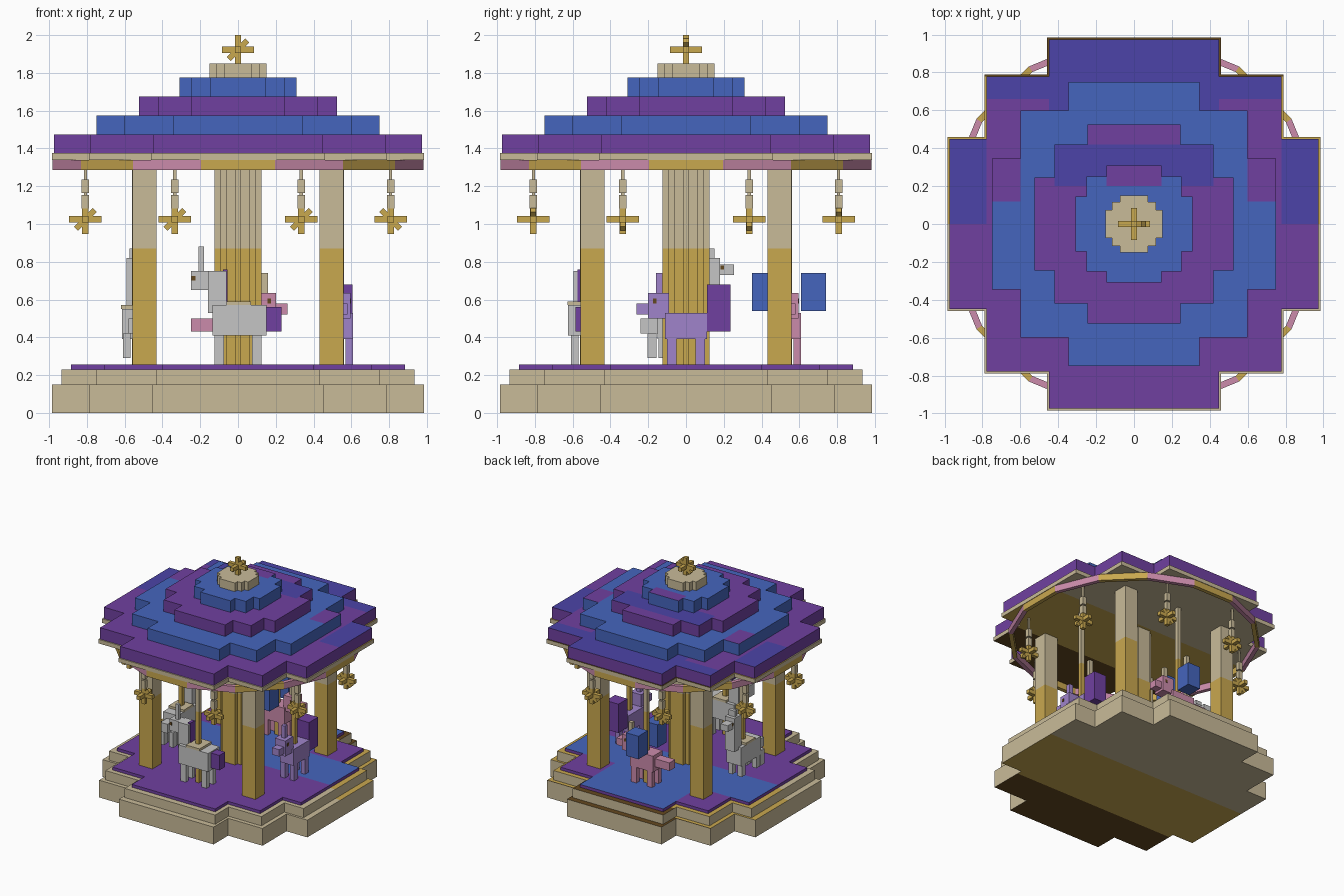
import bpy
import bmesh
from math import sin, cos, pi
from mathutils import Vector, Matrix

default_cube = bpy.data.objects.get("Cube")
if default_cube:
    bpy.data.objects.remove(default_cube, do_unlink=True)


def linear(channel):
    return channel / 12.92 if channel <= 0.04045 else ((channel + 0.055) / 1.055) ** 2.4


def make_material(name, hex_code):
    rgb = [linear(int(hex_code[i:i + 2], 16) / 255) for i in (0, 2, 4)]
    mat = bpy.data.materials.new(name)
    mat.use_nodes = True
    mat.diffuse_color = (*rgb, 1)
    mat.node_tree.nodes["Principled BSDF"].inputs["Base Color"].default_value = (*rgb, 1)
    return mat


palette = {
    "tan": "C9BB99", "gold": "C9A84F", "brown": "64481F",
    "purple": "7040A0", "blue": "4565BD", "indigo": "4C44A8",
    "pink": "CB8BAB", "grey": "C5C5C5", "lavender": "A084CB",
}
colours = list(palette)
materials = [make_material(name, code) for name, code in palette.items()]


def finish(name, bm):
    """Turn a bmesh into an object, keeping only the materials it uses."""
    used = sorted({f.material_index for f in bm.faces})
    for face in bm.faces:
        face.material_index = used.index(face.material_index)
    bmesh.ops.recalc_face_normals(bm, faces=bm.faces[:])
    mesh = bpy.data.meshes.new(name)
    bm.to_mesh(mesh)
    bm.free()
    for index in used:
        mesh.materials.append(materials[index])
    obj = bpy.data.objects.new(name, mesh)
    bpy.context.collection.objects.link(obj)
    return obj


def add_box(bm, centre, size, colour, turn=Matrix()):
    place = Matrix.Translation(centre) @ turn @ Matrix.Diagonal((*size, 1))
    verts = bmesh.ops.create_cube(bm, size=1, matrix=place)["verts"]
    for face in {f for v in verts for f in v.link_faces}:
        face.material_index = colours.index(colour)


def stepped_slab(name, reach, corner, arm, bottom, top, colour, zones=()):
    """Stepped round slab. Zones recolour the upper or lower face:
    (side, min |x|, max |x|, min y, max y, colour)."""
    quarter = [(reach, arm), (corner, arm), (corner, corner), (arm, corner), (arm, reach)]
    outline = []
    for turn in range(4):
        for x, y in quarter:
            for _ in range(turn):
                x, y = -y, x
            outline.append((x, y, bottom))
    bm = bmesh.new()
    base = bm.faces.new([bm.verts.new(p) for p in outline])
    raised = bmesh.ops.extrude_face_region(bm, geom=[base], use_keep_orig=True)["geom"]
    lift = [g for g in raised if isinstance(g, bmesh.types.BMVert)]
    bmesh.ops.translate(bm, verts=lift, vec=(0, 0, top - bottom))
    cuts = set()
    if zones:
        cuts = {(0, s * v) for v in (arm, corner) for s in (-1, 1)}
        cuts |= {(1, s * v) for v in (arm, corner) for s in (-1, 1)}
    for zone in zones:
        cuts |= {(0, s * v) for v in zone[1:3] for s in (-1, 1)}
        cuts |= {(1, v) for v in zone[3:5]}
    for axis, value in sorted(cuts):
        if abs(value) < reach:
            where, normal = Vector(), Vector()
            where[axis], normal[axis] = value, 1
            bmesh.ops.bisect_plane(bm, geom=bm.verts[:] + bm.edges[:] + bm.faces[:],
                                   dist=1e-5, plane_co=where, plane_no=normal)
    for face in bm.faces:
        face.material_index = colours.index(colour)
        mid = face.calc_center_median()
        level = max(v.co.z for v in face.verts) - min(v.co.z for v in face.verts) < 1e-4
        side = 1 if mid.z > (bottom + top) / 2 else -1
        for zone_side, x0, x1, y0, y1, tint in zones:
            if level and side == zone_side and x0 < abs(mid.x) < x1 and y0 < mid.y < y1:
                face.material_index = colours.index(tint)
    return finish(name, bm)


# Platform steps and floor
stone = [(1, 0, 1, 0, 0.78, "gold"), (1, 0, 1, 0.78, 1, "brown"),
         (-1, 0, 1, -1, -0.5, "brown"), (-1, 0, 1, -0.5, 0.15, "gold")]
FLOOR, CEILING = 0.255, 1.34
stepped_slab("lower_step", 0.985, 0.785, 0.455, 0, 0.15, "tan", stone)
stepped_slab("upper_step", 0.935, 0.75, 0.435, 0.15, 0.23, "tan", stone)
stepped_slab("floor", 0.885, 0.71, 0.4, 0.23, FLOOR, "purple",
             [(1, 0, 1, 0, 0.4, "blue"), (1, 0, 0.4, 0.4, 1, "blue")])

# Roof tiers
stepped_slab("ceiling", 0.985, 0.79, 0.46, CEILING, 1.375, "tan", stone)
stepped_slab("roof_tier_1", 0.975, 0.78, 0.45, 1.375, 1.475, "purple",
             [(1, 0.78, 1, 0, 1, "indigo"), (1, 0.45, 0.78, 0.66, 1, "indigo"),
              (1, 0, 0.45, 0, 1, "indigo")])
stepped_slab("roof_tier_2", 0.75, 0.6, 0.345, 1.475, 1.575, "blue",
             [(1, 0.6, 1, 0.12, 1, "purple")])
stepped_slab("roof_tier_3", 0.525, 0.42, 0.245, 1.575, 1.675, "purple",
             [(1, 0, 0.42, 0.2, 0.42, "indigo")])
stepped_slab("roof_tier_4", 0.31, 0.25, 0.145, 1.675, 1.775, "blue",
             [(1, 0, 0.145, 0.2, 1, "purple")])
stepped_slab("roof_cap", 0.15, 0.115, 0.075, 1.775, 1.85, "tan")

# Centre column and corner posts, gold below and tan above
SPLIT = 0.87
stepped_slab("column_lower", 0.125, 0.095, 0.06, FLOOR, SPLIT, "gold")
stepped_slab("column_upper", 0.125, 0.095, 0.06, SPLIT, CEILING, "tan")


def two_tone_post(name, x, y, width):
    bm = bmesh.new()
    for low, high, colour in ((FLOOR, SPLIT, "gold"), (SPLIT, CEILING, "tan")):
        add_box(bm, (x, y, (low + high) / 2), (width, width, high - low), colour)
    finish(name, bm)


for sx in (-1, 1):
    for sy in (-1, 1):
        two_tone_post("corner_post", sx * 0.495, sy * 0.495, 0.127)

# Trim ring of alternating panels under the eaves
bm = bmesh.new()
for i in range(16):
    corners = [(r, (i + side) * pi / 8) for r, side in
               ((1, -0.5), (1, 0.5), (0.965, 0.5), (0.965, -0.5))]
    rings = [[bm.verts.new((r * cos(a), r * sin(a), z)) for r, a in corners]
             for z in (1.285, CEILING)]
    quads = [rings[0], rings[1]]
    quads += [[rings[0][k], rings[0][k - 1], rings[1][k - 1], rings[1][k]] for k in range(4)]
    for quad in quads:
        bm.faces.new(quad).material_index = colours.index("pink" if i % 2 else "gold")
finish("trim_ring", bm)


def add_star(bm, x, y, z, tilt):
    for axis in range(3):
        size = [0.033] * 3
        size[axis] = 0.155 if axis == 2 else 0.17
        add_box(bm, (x, y, z), size, "gold")
    add_box(bm, (x, y, z), (0.14, 0.03, 0.03), "gold", Matrix.Rotation(tilt, 4, "Y"))


# Finial and hanging star lamps
bm = bmesh.new()
add_star(bm, 0, 0, 1.9225, -pi / 4)
finish("finial_star", bm)
for i in range(8):
    angle = (i + 0.5) * pi / 4
    x, y = 0.875 * cos(angle), 0.875 * sin(angle)
    bm = bmesh.new()
    add_box(bm, (x, y, 1.22), (0.016, 0.016, 0.25), "tan")
    for z in (1.2, 1.118):
        add_box(bm, (x, y, z), (0.038, 0.038, 0.07), "tan")
    add_star(bm, x, y, 1.025, pi / 4 if x > 0.5 else -pi / 4)
    finish("star_lamp", bm)

# Carousel animals: (forward from, forward to, half width, low, high, colour)
TRACK = 0.545


def animal(name, turns, coat, parts, leg_span, leg_low, leg_high):
    out = Matrix.Rotation(turns * pi / 2, 3, "Z") @ Vector((0, -1, 0))
    ahead = Vector((out.y, -out.x, 0))
    bm = bmesh.new()

    def block(f0, f1, side0, side1, low, high, colour):
        mid = ahead * (f0 + f1) / 2 + out * (TRACK + (side0 + side1) / 2)
        mid.z = (low + high) / 2
        size = ahead * (f1 - f0) + out * (side1 - side0)
        add_box(bm, mid, (abs(size.x), abs(size.y), high - low), colour)

    for f0, f1, half, low, high, colour in parts:
        block(f0, f1, -half, half, low, high, colour)
    for f in leg_span:
        for side in (-1, 1):
            block(f - 0.025, f + 0.025, side * 0.045 - 0.02, side * 0.045 + 0.02,
                  leg_low, leg_high, coat)
    if name == "winged_pony":
        for side in (-1, 1):
            block(-0.06, 0.06, side * 0.13 - 0.065, side * 0.13 + 0.065, 0.54, 0.74, "blue")
    finish(name, bm)
    two_tone_post(name + "_pole", out.x * TRACK, out.y * TRACK, 0.034)


def pony(coat, horn, tail):
    return [(-0.11, 0.11, 0.065, 0.39, 0.53, coat), (0.09, 0.2, 0.05, 0.5, 0.635, coat),
            (0.2, 0.262, 0.035, 0.52, 0.58, coat), (0.125, 0.16, 0.017, 0.635, 0.74, horn),
            (0.155, 0.175, 0.054, 0.58, 0.605, "brown"), tail]


horse = [(-0.15, 0.135, 0.08, 0.41, 0.57, "grey"), (0.06, 0.16, 0.05, 0.53, 0.75, "grey"),
         (0.15, 0.25, 0.04, 0.65, 0.75, "grey"), (0.18, 0.21, 0.015, 0.75, 0.88, "grey"),
         (0.055, 0.08, 0.03, 0.57, 0.76, "purple"), (0.225, 0.245, 0.044, 0.7, 0.725, "brown"),
         (-0.07, 0.06, 0.083, 0.57, 0.59, "tan"), (-0.23, -0.14, 0.04, 0.43, 0.56, "purple")]
leaper = [(-0.15, 0.12, 0.07, 0.39, 0.55, "grey"), (0.08, 0.18, 0.045, 0.53, 0.82, "grey"),
          (0.18, 0.255, 0.035, 0.73, 0.785, "grey"), (0.12, 0.15, 0.03, 0.82, 0.87, "grey"),
          (0.182, 0.2, 0.039, 0.76, 0.78, "brown"), (-0.07, 0.06, 0.074, 0.55, 0.57, "tan"),
          (-0.24, -0.14, 0.035, 0.42, 0.5, "grey")]
animal("front_horse", 0, "grey", horse, (-0.1, 0.1), FLOOR, 0.42)
animal("left_pony", 1, "lavender",
       pony("lavender", "lavender", (-0.235, -0.11, 0.06, 0.43, 0.68, "purple")),
       (-0.075, 0.075), FLOOR, 0.4)
animal("winged_pony", 2, "pink",
       pony("pink", "tan", (-0.25, -0.11, 0.04, 0.43, 0.5, "pink")),
       (-0.075, 0.075), FLOOR, 0.4)
animal("right_leaping_horse", 3, "grey", leaper, (-0.18, -0.12, 0.08), 0.29, 0.42)
